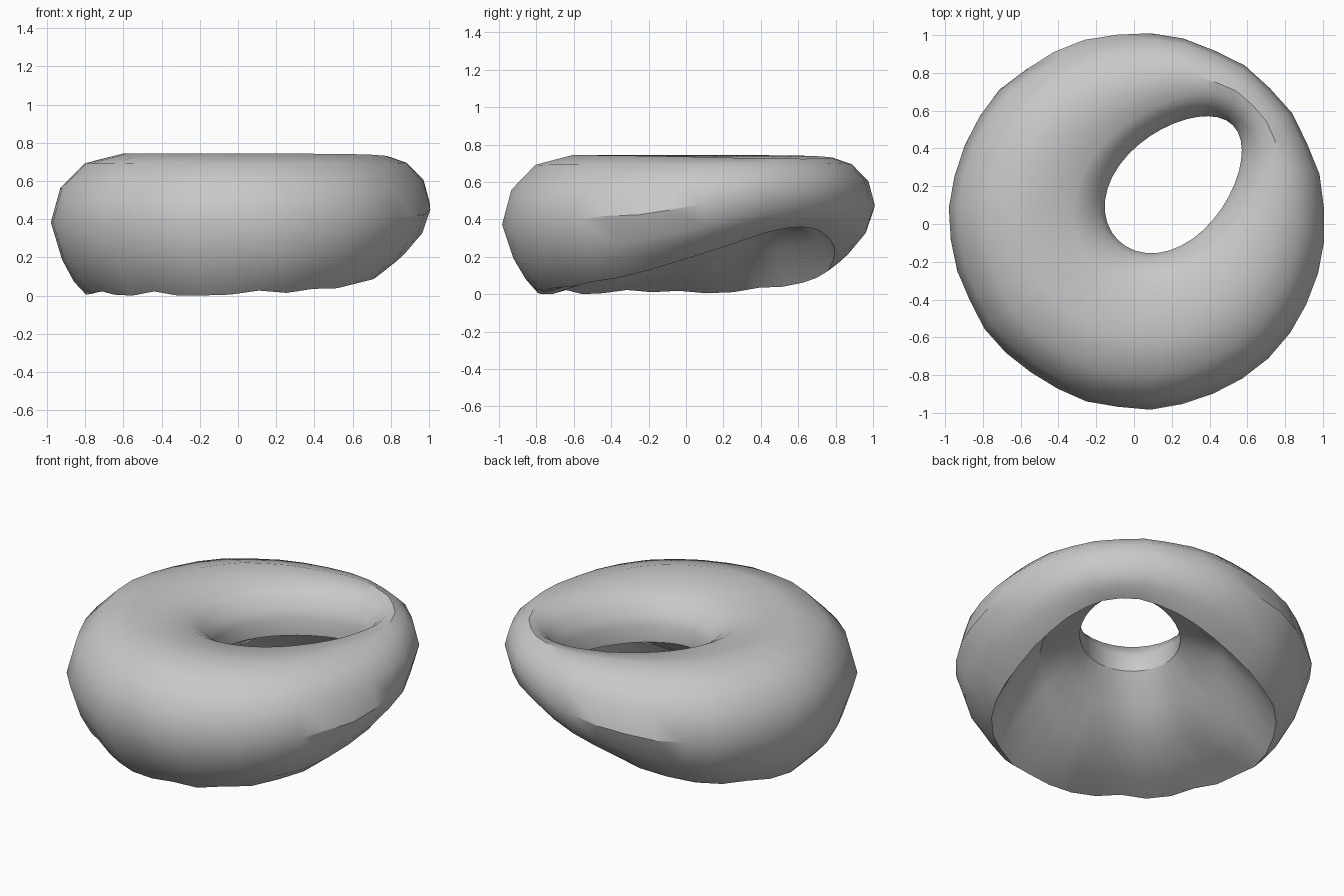
import bpy
import bmesh
import math
import random

if "Cube" in bpy.data.objects:
    bpy.data.objects.remove(bpy.data.objects["Cube"], do_unlink=True)

random.seed(4)
SEGMENTS = 36

grey = bpy.data.materials.new("plain_grey")
grey.use_nodes = True
grey.diffuse_color = (0.58, 0.58, 0.58, 1)
grey.node_tree.nodes["Principled BSDF"].inputs["Base Color"].default_value = (0.58, 0.58, 0.58, 1)


def section(t):
    """Closed cross-section running from the hole, over the top and back below."""
    c, s = math.cos(t), math.sin(t)
    near = (c + 1) / 2                       # 0 at the wide end, 1 at the narrow end
    hole = (0.31 + 0.43 * c, (0.28 - 0.035 * c) * s)
    radius = 0.96 + 0.02 * near + 0.03 * s * s + 0.04 * near ** 6 + random.uniform(-0.006, 0.006)
    outer = (radius * c, radius * s)
    width = math.dist(hole, outer)
    scale = min(1, width / 0.65)

    top = 0.755 - 0.02 * near ** 3
    equator = 0.385 + 0.18 * near ** 4 + random.uniform(-0.01, 0.01)
    rim = 0.025 + 0.345 * near ** 2.8 + random.uniform(-0.015, 0.015) * (1 - near)
    low, high = equator - rim, top - equator
    collar = 0.46

    # Distances from the hole: collar and inner slope
    spread = scale * (1 - 0.4 * near + 0.8 * near ** 10)
    points = [(0, collar), (0, 0.56), (0.03, 0.61), (0.09, 0.67), (0.18, 0.72)]
    points = [(a * spread, z) for a, z in points]
    # Distances from the outer edge: crown, wall and lower rim
    wall = [(0.38 - 0.08 * near ** 4, top), (0.18, equator + 0.86 * high),
            (0.05, equator + 0.5 * high), (0, equator), (0.06, rim + 0.48 * low),
            (0.12 + 0.06 * near ** 2, rim + 0.18 * low), (0.18 + 0.18 * near ** 2, rim)]
    points += [(width - a * scale, z) for a, z in wall]
    # Underside: a flared trumpet at the wide end, a domed channel along the sides
    rim_at = points[-1][0]
    dome = min(1, max(0, (near - 0.15) / 0.3))
    for share, flare, arch in ((0.78, 0.1, 0.5), (0.45, 0.28, 0.88), (0.18, 0.62, 0.98)):
        rise = flare + (arch - flare) * dome
        crease = random.uniform(-0.012, 0.012)
        points.append((rim_at * share, rim + (collar - rim) * rise + crease))

    ring = []
    for a, z in points:
        k = a / width
        d = hole[0] + (outer[0] - hole[0]) * k
        e = hole[1] + (outer[1] - hole[1]) * k
        # The narrow end lies on the left-back diagonal
        ring.append(((d - e) / math.sqrt(2), (d + e) / math.sqrt(2), z))
    return ring


# Ring-shaped body
bm = bmesh.new()
rings = [[bm.verts.new(p) for p in section(math.tau * i / SEGMENTS)] for i in range(SEGMENTS)]
for i, ring in enumerate(rings):
    after = rings[(i + 1) % SEGMENTS]
    for j in range(len(ring)):
        k = (j + 1) % len(ring)
        bm.faces.new((ring[j], ring[k], after[k], after[j]))
bmesh.ops.recalc_face_normals(bm, faces=bm.faces)

# Stand the body on the floor
lowest = min(v.co.z for v in bm.verts)
bmesh.ops.translate(bm, vec=(0, 0, -lowest), verts=bm.verts)

mesh = bpy.data.meshes.new("ring_body")
bm.to_mesh(mesh)
bm.free()
mesh.materials.append(grey)
body = bpy.data.objects.new("ring_body", mesh)
bpy.context.collection.objects.link(body)
bpy.context.view_layer.objects.active = body
body.select_set(True)
bpy.ops.object.shade_smooth_by_angle(angle=math.radians(33))
